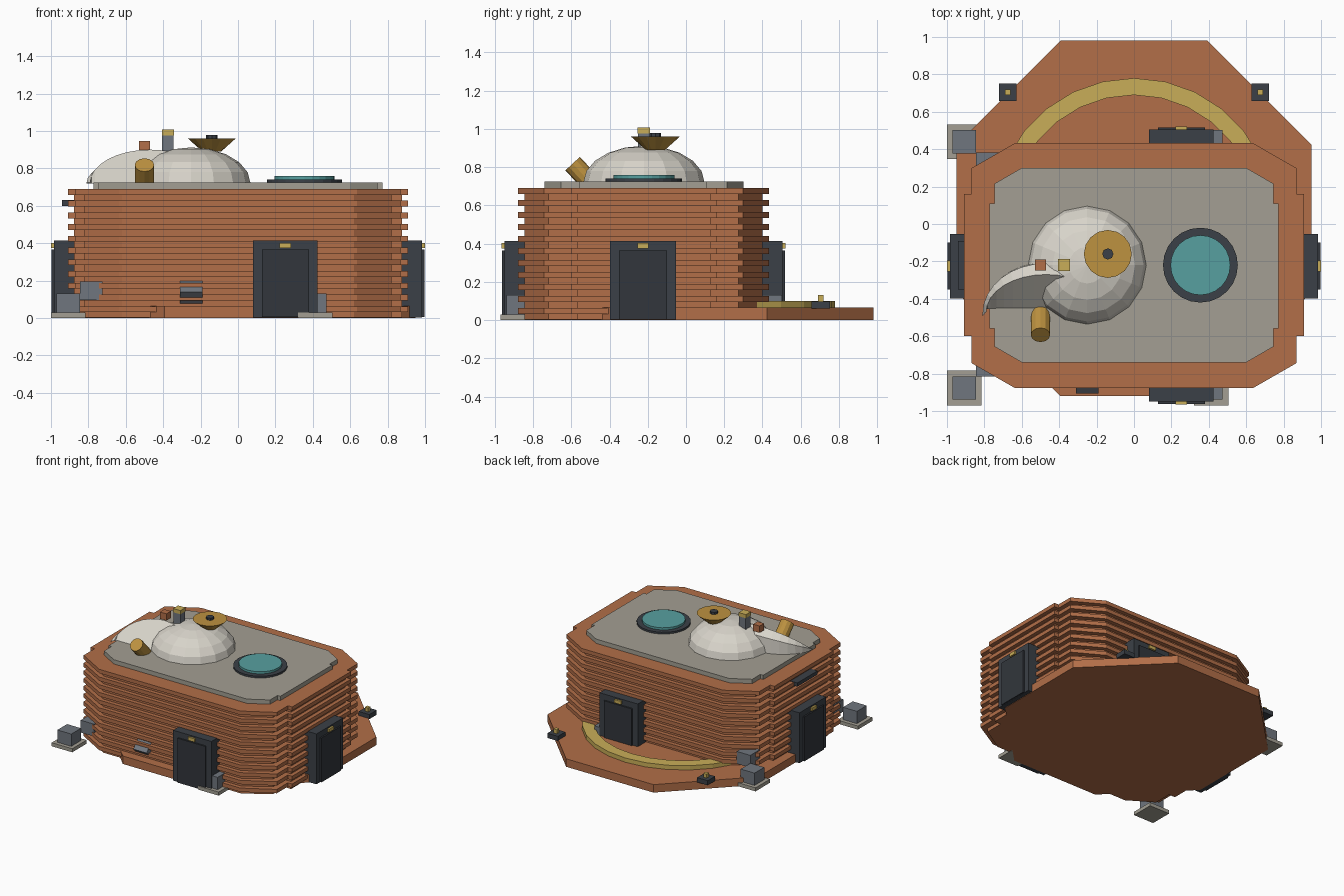
import bpy, bmesh, math
from mathutils import Matrix, Vector

cube = bpy.data.objects.get("Cube")
if cube:
    bpy.data.objects.remove(cube, do_unlink=True)


def material(name, hex_code):
    srgb = [int(hex_code[i:i + 2], 16) / 255 for i in (0, 2, 4)]
    lin = [c / 12.92 if c < 0.04045 else ((c + 0.055) / 1.055) ** 2.4 for c in srgb]
    m = bpy.data.materials.new(name)
    m.use_nodes = True
    m.diffuse_color = (*lin, 1)
    m.node_tree.nodes["Principled BSDF"].inputs["Base Color"].default_value = (*lin, 1)
    return m


CLAY = material("clay orange", "B26E48")
STONE = material("stone grey", "A39F93")
PALE = material("pale plaster", "D8D4CA")
CHARCOAL = material("charcoal", "3B4047")
PANEL = material("dark panel", "32363C")
YELLOW = material("pale gold", "C9AE58")
BRASS = material("brass", "BD9240")
TEAL = material("teal glass", "57A0A0")
STEEL = material("steel grey", "70767E")


def finish(name, bm, mat):
    bmesh.ops.recalc_face_normals(bm, faces=bm.faces[:])
    mesh = bpy.data.meshes.new(name)
    bm.to_mesh(mesh)
    bm.free()
    mesh.materials.append(mat)
    ob = bpy.data.objects.new(name, mesh)
    bpy.context.collection.objects.link(ob)
    return ob


def box(name, mat, x, y, z, tilt=0):
    """Box from (min, max) ranges, optionally tilted about x."""
    bm = bmesh.new()
    size = [r[1] - r[0] for r in (x, y, z)]
    mid = Vector([(r[0] + r[1]) / 2 for r in (x, y, z)])
    bmesh.ops.create_cube(bm, size=1, matrix=Matrix.Translation(mid)
                          @ Matrix.Rotation(tilt, 4, 'X') @ Matrix.Diagonal((*size, 1)))
    return finish(name, bm, mat)


def block(name, mat, x, y, w, z0, z1):
    return box(name, mat, (x - w / 2, x + w / 2), (y - w / 2, y + w / 2), (z0, z1))


def prism(name, mat, layers):
    """Extruded polygons; each layer is (points, z0, z1)."""
    bm = bmesh.new()
    for pts, z0, z1 in layers:
        face = bm.faces.new([bm.verts.new((px, py, z0)) for px, py in pts])
        top = bmesh.ops.extrude_face_region(bm, geom=[face], use_keep_orig=True)["geom"]
        for v in top:
            if isinstance(v, bmesh.types.BMVert):
                v.co.z = z1
    return finish(name, bm, mat)


def cone(name, mat, centre, r0, r1, depth, sides, tilt=0):
    bm = bmesh.new()
    bmesh.ops.create_cone(bm, cap_ends=True, segments=sides, radius1=r0, radius2=r1,
                          depth=depth, matrix=Matrix.Translation(centre)
                          @ Matrix.Rotation(tilt, 4, 'X'))
    return finish(name, bm, mat)


def footprint(hx, y0, y1, cx, cy, px, p0, p1):
    """Chamfered rectangle with a shallow projection on each side."""
    half = [(hx - cx, y0), (hx, y0 + cy), (hx, p0), (px, p0),
            (px, p1), (hx, p1), (hx, y1 - cy), (hx - cx, y1)]
    return half + [(-x, y) for x, y in reversed(half)]


# Landing pad and its raised gold arc
R = 0.95 / math.cos(math.pi / 8)
octagon = [(R * math.cos((i + 0.5) * math.pi / 4),
            0.03 + R * math.sin((i + 0.5) * math.pi / 4)) for i in range(8)]
prism("landing_pad", CLAY, [(octagon, 0, 0.065)])
angles = [math.pi * i / 14 for i in range(15)]
arc = [(r * math.cos(a), 0.03 + r * math.sin(a))
       for r, seq in ((0.75, angles), (0.66, angles[::-1])) for a in seq]
prism("pad_arc", YELLOW, [(arc, 0.06, 0.1)])
for side in (-1, 1):
    block("pad_lamp_base", CHARCOAL, side * 0.675, 0.705, 0.095, 0.06, 0.098)
    block("pad_lamp", YELLOW, side * 0.675, 0.705, 0.03, 0.098, 0.13)

# Ribbed walls: recessed core with projecting courses
core = footprint(0.82, -0.845, 0.4, 0.2, 0.125, 0.877, -0.57, 0.13)
rib = footprint(0.87, -0.878, 0.433, 0.235, 0.135, 0.908, -0.6, 0.16)
STEP = 0.69 / 11
prism("wall_core", CLAY, [(core, 0.002, 0.68)])
prism("wall_courses", CLAY, [(rib, (k + 0.5) * STEP, (k + 1) * STEP) for k in range(11)])
roof = footprint(0.747, -0.74, 0.3, 0.147, 0.085, 0.773, -0.56, 0.11)
prism("roof_slab", STONE, [(roof, 0.68, 0.725)])

# Main dome
bm = bmesh.new()
bmesh.ops.create_uvsphere(bm, u_segments=16, v_segments=10, radius=1)
bmesh.ops.bisect_plane(bm, geom=bm.verts[:] + bm.edges[:] + bm.faces[:],
                       plane_co=(0, 0, 0), plane_no=(0, 0, 1), clear_inner=True)
bmesh.ops.transform(bm, verts=bm.verts[:], matrix=Matrix.Translation((-0.25, -0.22, 0.72))
                    @ Matrix.Diagonal((0.317, 0.317, 0.192, 1)))
finish("main_dome", bm, PALE)

# Open shell leaning against the dome
bm = bmesh.new()
rows = []
for i in range(17):
    c, s = math.cos(math.pi * i / 16), math.sin(math.pi * i / 16)
    section = ((0.32, -0.455, 0.72), (0.32, -0.47 + 0.2 * s, 0.725 + 0.175 * s),
               (0.34, -0.48 + 0.27 * s, 0.723 + 0.13 * s), (0.34, -0.49 + 0.285 * s, 0.72))
    rows.append([bm.verts.new((-0.47 + w * c, y, z)) for w, y, z in section])
for a, b in zip(rows, rows[1:]):
    for j in range(4):
        k = (j + 1) % 4
        bm.faces.new((a[j], a[k], b[k], b[j]))
bm.faces.new(rows[0])
bm.faces.new(rows[-1])
finish("open_shell", bm, PALE)

# Dish, barrel, beacon and sensor on the dome
cone("dish", BRASS, (-0.14, -0.16, 0.925), 0.05, 0.128, 0.07, 16)
cone("dish_hub", CHARCOAL, (-0.14, -0.16, 0.95), 0.03, 0.03, 0.055, 8)
cone("barrel", BRASS, (-0.5, -0.525, 0.745), 0.052, 0.052, 0.2, 12, math.radians(43))
block("sensor_box", CLAY, -0.5, -0.22, 0.058, 0.89, 0.945)
block("beacon_post", STEEL, -0.375, -0.22, 0.06, 0.8, 0.977)
block("beacon_cap", YELLOW, -0.375, -0.22, 0.065, 0.977, 1.007)

# Round skylight
cone("skylight_rim", CHARCOAL, (0.355, -0.22, 0.73), 0.2, 0.2, 0.02, 24)
cone("skylight_glass", TEAL, (0.355, -0.22, 0.747), 0.16, 0.16, 0.022, 24)


# Four doors, built facing the front and turned into place
def door(label, x, y, turn):
    parts = [box(label + "_frame", CHARCOAL, (-0.172, 0.172), (-0.075, 0.06), (0.003, 0.413)),
             box(label + "_panel", PANEL, (-0.126, 0.126), (-0.087, 0), (0.004, 0.365)),
             box(label + "_lamp", YELLOW, (-0.03, 0.03), (-0.09, 0), (0.375, 0.402))]
    for ob in parts:
        ob.data.transform(Matrix.Translation((x, y, 0)) @ Matrix.Rotation(turn, 4, 'Z'))


door("front_door", 0.253, -0.875, 0)
door("back_door", 0.253, 0.43, math.pi)
door("left_door", 0.91, -0.225, math.pi / 2)
door("right_door", -0.91, -0.225, -math.pi / 2)
box("wall_awning", CHARCOAL, (-0.94, -0.87), (-0.35, -0.09), (0.6, 0.63))

# Ground units on footing plates, and wall units
for x in (-0.907, 0.412):
    for y in (-0.877, 0.44):
        block("footing_plate", STONE, x, y, 0.185, 0.001, 0.03)
        block("ground_unit", STEEL, x, y, 0.125, 0.03, 0.13)
for y in (-0.755, 0.32):
    block("corner_unit", STEEL, -0.785, y, 0.122, 0.095, 0.195)
box("tilted_unit", STEEL, (-0.31, -0.19), (-0.888, -0.768), (0.095, 0.195), math.radians(45))
